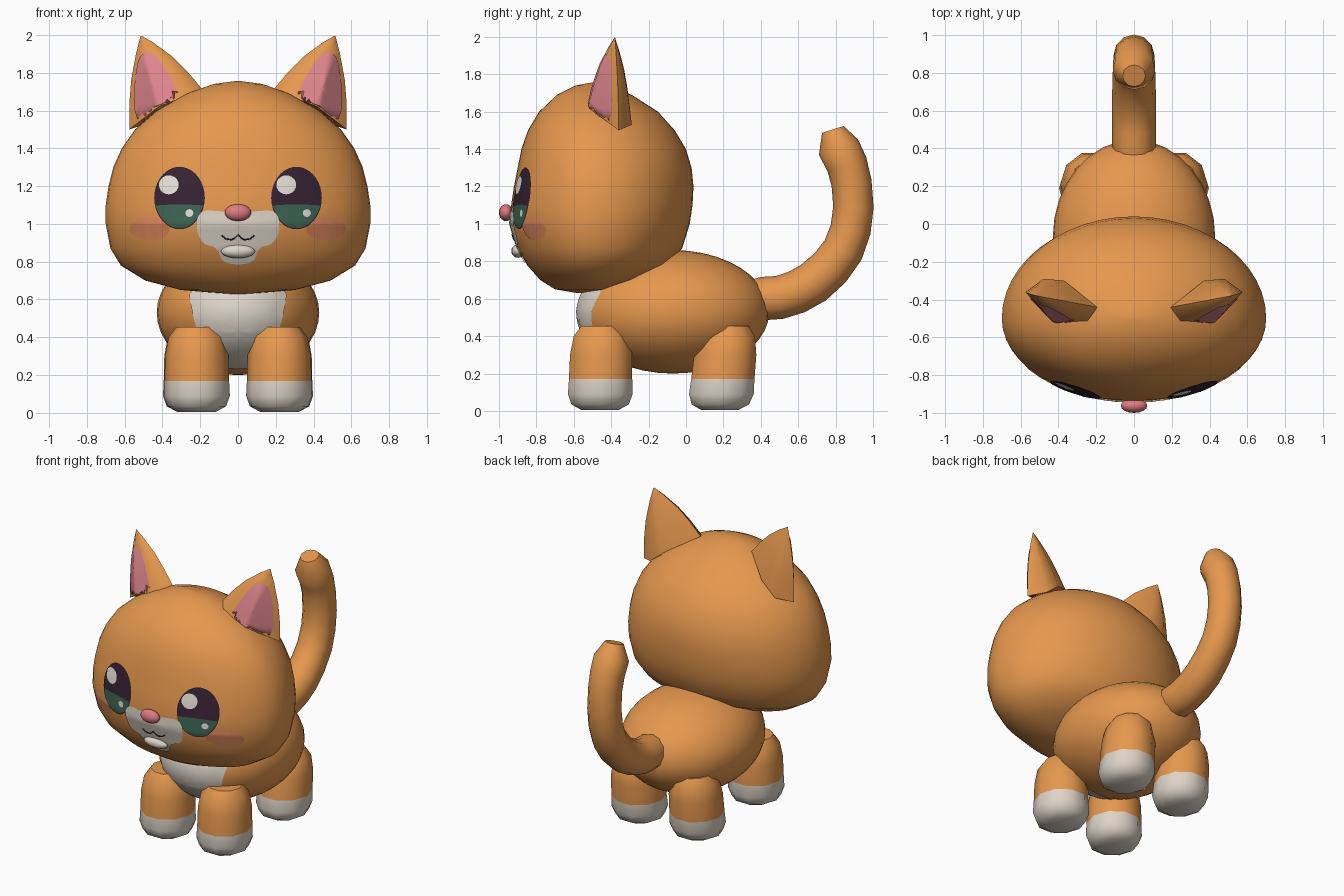
import bpy, bmesh, math
from math import sin, cos, pi, radians
from mathutils import Vector, Matrix
from mathutils.bvhtree import BVHTree

cube = bpy.data.objects.get("Cube")
if cube:
    bpy.data.objects.remove(cube)


def material(name, rgb):
    lin = [(c / 255 / 12.92) if c < 11 else ((c / 255 + 0.055) / 1.055) ** 2.4 for c in rgb]
    m = bpy.data.materials.new(name)
    m.use_nodes = True
    m.diffuse_color = (*lin, 1)
    m.node_tree.nodes["Principled BSDF"].inputs["Base Color"].default_value = (*lin, 1)
    return m


ORANGE = material("orange fur", (230, 152, 78))
CREAM = material("cream fur", (222, 213, 200))
EAR_PINK = material("ear pink", (224, 135, 142))
NOSE_PINK = material("nose pink", (222, 122, 128))
BLUSH = material("blush", (222, 136, 92))
DARK = material("eye dark", (54, 34, 50))
GREEN = material("eye green", (62, 100, 84))
SHINE = material("eye shine", (235, 230, 220))


def finish(name, bm, mats, angle=60, fix=True):
    """Turn a bmesh into a smooth shaded object."""
    if fix:
        bmesh.ops.recalc_face_normals(bm, faces=bm.faces)
    mesh = bpy.data.meshes.new(name)
    bm.to_mesh(mesh)
    bm.free()
    obj = bpy.data.objects.new(name, mesh)
    bpy.context.collection.objects.link(obj)
    for m in mats:
        mesh.materials.append(m)
    bpy.ops.object.select_all(action='DESELECT')
    obj.select_set(True)
    bpy.context.view_layer.objects.active = obj
    bpy.ops.object.shade_smooth_by_angle(angle=radians(angle))
    return obj


def loft(name, rings, mats, angle=60, split=None):
    """Skin closed rings; faces below height split get the second material."""
    bm = bmesh.new()
    loops = [[bm.verts.new(p) for p in ring] for ring in rings]
    n = len(loops[0])
    for a, b in zip(loops, loops[1:]):
        for i in range(n):
            j = (i + 1) % n
            bm.faces.new((a[i], a[j], b[j], b[i]))
    bm.faces.new(loops[0])
    bm.faces.new(loops[-1])
    if split is not None:
        for f in bm.faces:
            f.material_index = int(f.calc_center_median().z < split)
    return finish(name, bm, mats, angle)


def ball(name, center, radii, mat, u=24, v=16):
    bm = bmesh.new()
    place = Matrix.Translation(center) @ Matrix.Diagonal((*radii, 1))
    bmesh.ops.create_uvsphere(bm, u_segments=u, v_segments=v, radius=1, matrix=place)
    return finish(name, bm, [mat])


def tree_of(obj):
    mesh = obj.data
    return BVHTree.FromPolygons([v.co for v in mesh.vertices],
                                [p.vertices[:] for p in mesh.polygons])


def project(tree, x, z, lift):
    hit, normal, _, _ = tree.ray_cast(Vector((x, -3, z)), Vector((0, 1, 0)))
    if hit is None:
        hit, normal, _, _ = tree.find_nearest(Vector((x, -0.5, z)))
    return hit + normal * lift


def ellipse(cx, cz, rx, rz, n=36):
    return [(cx + rx * cos(2 * pi * i / n), cz + rz * sin(2 * pi * i / n)) for i in range(n)]


def rounded(points, rounds=2):
    """Corner cutting of a closed outline."""
    for _ in range(rounds):
        points = [(a[0] + (b[0] - a[0]) * t, a[1] + (b[1] - a[1]) * t)
                  for a, b in zip(points, points[1:] + points[:1]) for t in (0.25, 0.75)]
    return points


def decal(name, outline, tree, lift, mat, steps=8):
    """Thin plate that hugs a surface, outlined in x and z from the front."""
    n = len(outline)
    area = sum(a[0] * b[1] - b[0] * a[1] for a, b in zip(outline, outline[1:] + outline[:1]))
    if area < 0:
        outline = outline[::-1]
    cx, cz = (sum(p[k] for p in outline) / n for k in (0, 1))
    bm = bmesh.new()
    mid = bm.verts.new(project(tree, cx, cz, lift))
    inner = None
    for s in range(1, steps + 1):
        t = s / steps
        ring = [bm.verts.new(project(tree, cx + (x - cx) * t, cz + (z - cz) * t, lift))
                for x, z in outline]
        for i in range(n):
            j = (i + 1) % n
            bm.faces.new((inner[i], ring[i], ring[j], inner[j]) if inner else (mid, ring[i], ring[j]))
        inner = ring
    return finish(name, bm, [mat], fix=False)


def tube(name, points, depth, mat, resolution=3):
    """Poly curve with a radius at each (x, y, z, radius) point."""
    curve = bpy.data.curves.new(name, 'CURVE')
    curve.dimensions = '3D'
    curve.bevel_depth = depth
    curve.bevel_resolution = resolution
    curve.use_fill_caps = True
    spline = curve.splines.new('POLY')
    spline.points.add(len(points) - 1)
    for p, (x, y, z, r) in zip(spline.points, points):
        p.co = (x, y, z, 1)
        p.radius = r
    spline.use_smooth = True
    curve.materials.append(mat)
    obj = bpy.data.objects.new(name, curve)
    bpy.context.collection.objects.link(obj)


# Head: height, half width, front y, back y
HEAD = [(.63, .06, -.58, -.50), (.65, .30, -.70, -.40), (.70, .49, -.78, -.24),
        (.78, .62, -.85, -.09), (.87, .675, -.90, -.02), (1, .70, -.94, .02),
        (1.1, .70, -.935, .035), (1.2, .685, -.92, .04), (1.3, .66, -.90, .03),
        (1.4, .615, -.88, 0), (1.5, .545, -.845, -.06), (1.6, .43, -.785, -.15),
        (1.69, .27, -.69, -.29), (1.74, .13, -.59, -.42), (1.755, .02, -.51, -.49)]


def head_ring(z, w, front, back, n=48):
    ring = []
    for i in range(n):
        a = 2 * pi * i / n
        reach = back + .5 if sin(a) > 0 else -.5 - front
        ring.append((w * cos(a), -.5 + reach * sin(a), z))
    return ring


head = tree_of(loft("head", [head_ring(*row) for row in HEAD], [ORANGE], 80))

# Body and chest patch
body = tree_of(ball("body", (0, -.07, .53), (.43, .515, .33), ORANGE, 32, 20))
half = [(.0, .235), (.11, .25), (.19, .38), (.235, .5), (.265, .7)]
decal("chest_patch", rounded(half + [(-x, z) for x, z in half[:0:-1]]), body, .006, CREAM)

# Legs with cream paws: height, radius
LEG = [(.005, .10), (.035, .155), (.09, .175), (.17, .171), (.30, .168), (.40, .15), (.455, .11)]


def leg(name, x, y, lean):
    rings = [[(x + r * cos(2 * pi * i / 10), y + lean * z + r * 1.04 * sin(2 * pi * i / 10), z)
              for i in range(10)] for z, r in LEG]
    loft(name, rings, [ORANGE, CREAM], 45, .17)


# Ears: base outline on the head, drawn in to the tip
EAR = [(.575, -.36, 1.50), (.48, -.29, 1.53), (.37, -.30, 1.62),
       (.195, -.44, 1.72), (.24, -.515, 1.69), (.42, -.52, 1.62)]
EAR_INNER = [(.555, 1.54), (.535, 1.86), (.48, 1.92), (.40, 1.86), (.27, 1.60), (.42, 1.52)]
EAR_TIP = Vector((.515, -.38, 2))


def ear(side, s):
    base = [Vector(p) for p in EAR]
    mid = sum(base, Vector()) / len(base)
    rings = []
    for t, bulge in ((0, 0), (.3, .09), (.55, .12), (.82, .07), (.985, .0)):
        rings.append([p.lerp(EAR_TIP, t) + (p - mid) * bulge for p in base])
    rings = [[(s * p.x, p.y, p.z) for p in ring] for ring in rings]
    obj = loft(side + "_ear", rings, [ORANGE], 50)
    decal(side + "_inner_ear", rounded([(s * x, z) for x, z in EAR_INNER], 2),
          tree_of(obj), .006, EAR_PINK)


for side, s in (("left", 1), ("right", -1)):
    leg(side + "_front_leg", s * .218, -.46, .02)
    leg(side + "_back_leg", s * .222, .18, .1)
    ear(side, s)
    # Eye: dark disc, green lower iris and two highlights
    ex, ez = s * .308, 1.137
    decal(side + "_blush", ellipse(s * .465, .975, .105, .062), head, .003, BLUSH)
    decal(side + "_eye", ellipse(ex, ez, .133, .164), head, .005, DARK)
    iris = [(x, min(z, ez - .035 - .1 * abs(x - ex) ** 1.5)) for x, z in ellipse(ex, ez, .127, .158)]
    decal(side + "_iris", iris, head, .007, GREEN)
    decal(side + "_large_shine", ellipse(ex - .055, ez + .068, .052, .05, 20), head, .0095, SHINE, 4)
    decal(side + "_small_shine", ellipse(ex + .053, ez - .08, .021, .021, 12), head, .0095, SHINE, 2)

# Muzzle, mouth, chin and nose
half = [(.0, 1.055), (.07, 1.065), (.21, 1.075), (.22, .96), (.18, .89), (.11, .88), (.085, .80), (0, .785)]
decal("muzzle", rounded(half + [(-x, z) for x, z in half[-2:0:-1]]), head, .006, CREAM)
smile = [(.085, .94), (.065, .923), (.035, .918), (.015, .928), (0, .945)]
path = smile + [(-x, z) for x, z in smile[-2::-1]]
tube("mouth", [(*project(head, x, z, .007), 1) for x, z in path], .004, DARK, 1)
ball("chin", (0, -.897, .855), (.09, .037, .036), CREAM, 16, 10)
ball("nose", (0, -.962, 1.06), (.07, .038, .045), NOSE_PINK, 16, 10)

# Tail: y, z, thickness
TAIL = [(.36, .60, .9), (.40, .60, 1), (.50, .607, 1), (.59, .635, 1), (.68, .685, 1),
        (.77, .765, .98), (.84, .86, .96), (.88, .97, .94), (.895, 1.09, .93), (.885, 1.22, .93),
        (.86, 1.32, .95), (.815, 1.41, .97), (.785, 1.505, .52)]
tube("tail", [(0, *p) for p in TAIL], .116, ORANGE, 4)
